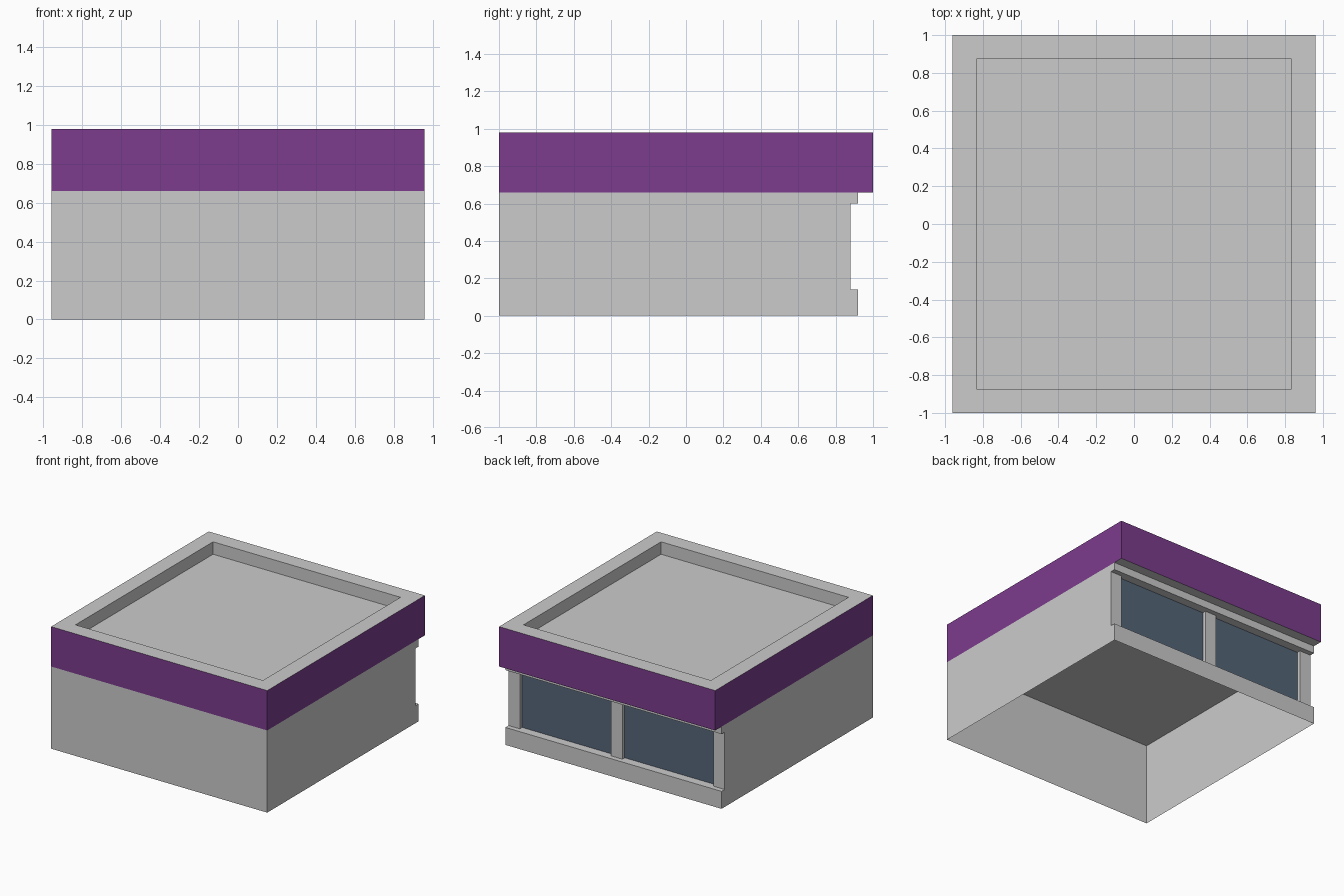
import bpy, bmesh
from mathutils import Vector, Matrix

if "Cube" in bpy.data.objects:
    bpy.data.objects.remove(bpy.data.objects["Cube"])

W, H = 0.96, 0.66          # half width, wall height
TOP = 0.98                 # top of the parapet
SILL, HEAD = 0.14, 0.60    # window opening
Y_TRIM, Y_POST, Y_GLASS = 0.92, 0.88, 0.85


def material(name, rgb):
    m = bpy.data.materials.new(name)
    m.diffuse_color = (*rgb, 1)
    m.use_nodes = True
    m.node_tree.nodes["Principled BSDF"].inputs["Base Color"].default_value = m.diffuse_color
    return m


def finish(name, bm, mat=None):
    me = bpy.data.meshes.new(name)
    bm.normal_update()
    bm.to_mesh(me)
    bm.free()
    ob = bpy.data.objects.new(name, me)
    bpy.context.collection.objects.link(ob)
    if mat:
        me.materials.append(mat)
    return ob


def strip(name, points, sweep, mat=None):
    """Sweep an open polyline along a vector into a flat-faced strip."""
    bm = bmesh.new()
    a = [bm.verts.new(p) for p in points]
    b = [bm.verts.new(Vector(p) + Vector(sweep)) for p in points]
    for i in range(len(points) - 1):
        bm.faces.new((a[i], a[i + 1], b[i + 1], b[i]))
    return finish(name, bm, mat)


def across(name, profile):
    """Sweep a (y, z) profile over the full width."""
    return strip(name, [(-W, y, z) for y, z in profile], (2 * W, 0, 0))


def upright(name, plan, z0, z1, mat=None):
    """Raise an (x, y) plan line from z0 to z1."""
    return strip(name, [(x, y, z0) for x, y in plan], (0, 0, z1 - z0), mat)


purple = material("purple_paint", (0.2, 0.045, 0.27))
glass = material("dark_glass", (0.09, 0.133, 0.19))

# Side walls, notched where the window opening is set back
outline = [(-1, 0), (Y_TRIM, 0), (Y_TRIM, SILL), (Y_POST, SILL),
           (Y_POST, HEAD), (Y_TRIM, HEAD), (Y_TRIM, H), (-1, H)]
for name, x in (("right_wall", W), ("left_wall", -W)):
    bm = bmesh.new()
    pts = outline if x > 0 else outline[::-1]
    bm.faces.new([bm.verts.new((x, y, z)) for y, z in pts])
    finish(name, bm)

# Front wall, window sill and header
across("front_wall", [(-1, H), (-1, 0)])
across("window_sill", [(Y_TRIM, 0), (Y_TRIM, SILL), (Y_GLASS, SILL)])
across("window_header", [(Y_GLASS, HEAD), (Y_TRIM, HEAD), (Y_TRIM, H)])

# Window posts and the two panes between them
posts = {
    "right_post": [(W, Y_POST), (0.86, Y_POST), (0.86, Y_GLASS)],
    "middle_post": [(0.05, Y_GLASS), (0.05, Y_POST), (-0.05, Y_POST), (-0.05, Y_GLASS)],
    "left_post": [(-0.86, Y_GLASS), (-0.86, Y_POST), (-W, Y_POST)],
}
for name, plan in posts.items():
    upright(name, plan, SILL, HEAD)
for name, x0, x1 in (("right_pane", 0.86, 0.05), ("left_pane", -0.05, -0.86)):
    upright(name, [(x0, Y_GLASS), (x1, Y_GLASS)], SILL, HEAD, glass)

# Purple fascia around the roof
upright("fascia", [(W, -1), (W, 1), (-W, 1), (-W, -1), (W, -1)], H, TOP, purple)

# Roof: underside, parapet rim and sunken deck
bm = bmesh.new()
bmesh.ops.create_cube(bm, size=1, matrix=Matrix.Translation((0, 0, (H + TOP) / 2))
                      @ Matrix.Diagonal((2 * W, 2, TOP - H, 1)))
bm.normal_update()
bmesh.ops.delete(bm, geom=[f for f in bm.faces if abs(f.normal.z) < 0.5], context='FACES')
top = [f for f in bm.faces if f.normal.z > 0.5]
bmesh.ops.inset_region(bm, faces=top, thickness=0.18, use_boundary=True)
deck = bmesh.ops.extrude_discrete_faces(bm, faces=top)["faces"]
bmesh.ops.translate(bm, verts=deck[0].verts[:], vec=(0, 0, -0.10))
finish("roof", bm)
